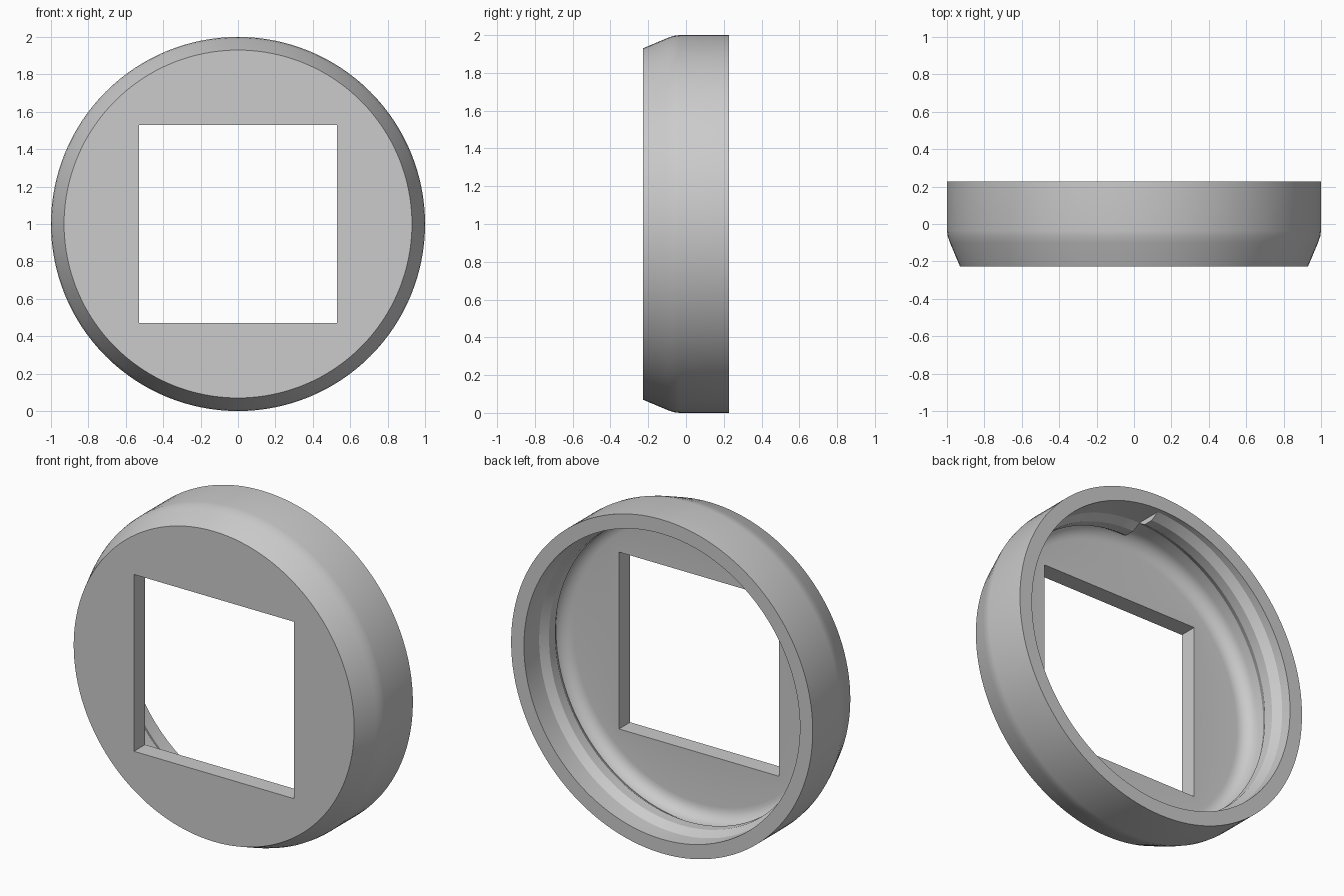
import bpy, bmesh
from math import sin, cos, pi, radians
from mathutils import Matrix

cube = bpy.data.objects.get("Cube")
if cube:
    bpy.data.objects.remove(cube, do_unlink=True)

grey = bpy.data.materials.new("light_grey")
grey.use_nodes = True
tone = (0.6, 0.6, 0.6, 1)
grey.diffuse_color = tone
grey.node_tree.nodes["Principled BSDF"].inputs["Base Color"].default_value = tone

FRONT, BACK, FLOOR = -0.228, 0.228, -0.123
INNER = 0.915
SEGMENTS = 128


def make_object(name, bm):
    bmesh.ops.recalc_face_normals(bm, faces=bm.faces)
    mesh = bpy.data.meshes.new(name)
    bm.to_mesh(mesh)
    bm.free()
    mesh.materials.append(grey)
    obj = bpy.data.objects.new(name, mesh)
    bpy.context.collection.objects.link(obj)
    return obj


def select_only(obj):
    bpy.ops.object.select_all(action='DESELECT')
    obj.select_set(True)
    bpy.context.view_layer.objects.active = obj


def smooth(obj):
    select_only(obj)
    bpy.ops.object.shade_smooth_by_angle(angle=radians(25))


# Cap body: bevelled outside, filleted cup inside, revolved about y
outer = [(0, FRONT), (0.93, FRONT), (0.984, -0.1), (0.996, -0.065), (1, -0.035), (1, BACK)]
fillet = 0.083
inner = [(INNER, BACK)]
for i in range(7):
    a = i / 6 * pi / 2
    inner.append((INNER - fillet * (1 - cos(a)), FLOOR + fillet * (1 - sin(a))))
inner.append((0, FLOOR))

bm = bmesh.new()
verts = [bm.verts.new((r, y, 1)) for r, y in outer + inner]
edges = [bm.edges.new(pair) for pair in zip(verts, verts[1:])]
bmesh.ops.spin(bm, geom=verts + edges, cent=(0, 0, 1), axis=(0, 1, 0),
               angle=2 * pi, steps=SEGMENTS)
bmesh.ops.remove_doubles(bm, verts=bm.verts, dist=0.0001)
body = make_object("cap_body", bm)

# Square opening through the front plate
bm = bmesh.new()
bmesh.ops.create_cube(bm, size=1.06, matrix=Matrix.Translation((0, 0, 1)))
cutter = make_object("square_cutter", bm)
cutter.hide_render = True
cut = body.modifiers.new("square_opening", 'BOOLEAN')
cut.operation = 'DIFFERENCE'
cut.solver = 'EXACT'
cut.object = cutter
select_only(body)
bpy.ops.object.modifier_apply(modifier=cut.name)
bpy.data.objects.remove(cutter, do_unlink=True)
smooth(body)

# Inner thread: one turn of a trapezoid ridge, blunt at both ends
section = [(INNER + 0.01, 0.085), (INNER, 0.08), (INNER - 0.03, 0.03),
           (INNER - 0.03, -0.03), (INNER, -0.08), (INNER + 0.01, -0.085)]
start, pitch = 0.12, 0.155
bm = bmesh.new()
rings = []
for i in range(SEGMENTS + 1):
    t = i / SEGMENTS
    a = 2 * pi * t
    rings.append([bm.verts.new((-r * sin(a), start - pitch * t + y, 1 + r * cos(a)))
                  for r, y in section])
n = len(section)
for a, b in zip(rings, rings[1:]):
    for k in range(n):
        bm.faces.new((a[k], a[(k + 1) % n], b[(k + 1) % n], b[k]))
bm.faces.new(rings[0])
bm.faces.new(rings[-1])
smooth(make_object("inner_thread", bm))
